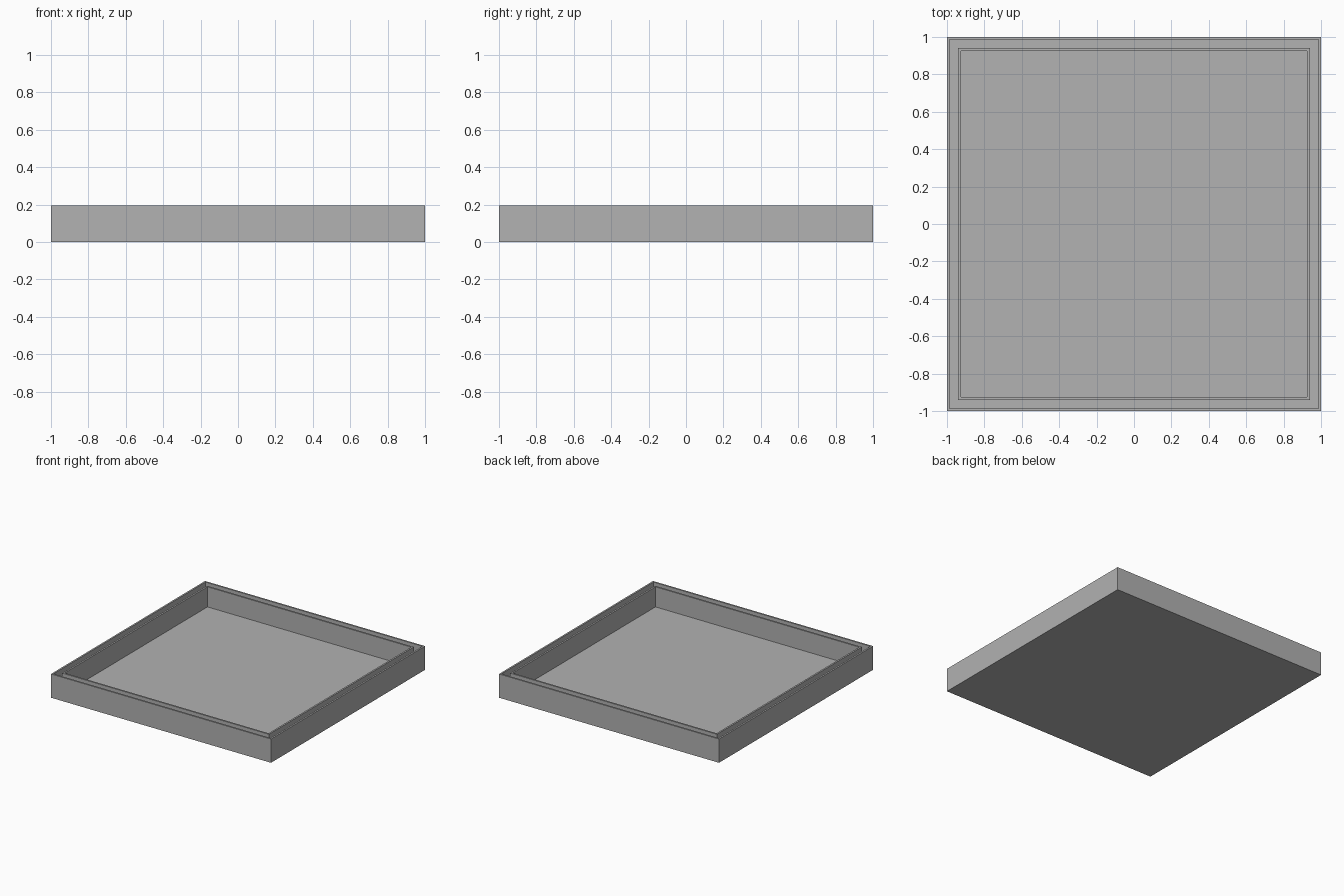
import bpy
import bmesh

cube = bpy.data.objects.get("Cube")
if cube:
    bpy.data.objects.remove(cube, do_unlink=True)

HEIGHT = 0.195      # rim height
FLOOR = 0.03        # floor thickness
WALL = 0.014        # thickness of each thin wall
INNER = 0.94        # outer half-width of the inner wall

# Plain grey material
grey = bpy.data.materials.new("plain grey")
grey.use_nodes = True
colour = (0.445, 0.445, 0.445, 1.0)
grey.diffuse_color = colour
grey.node_tree.nodes["Principled BSDF"].inputs["Base Color"].default_value = colour

# Wall section as (half-width, height), from the outer base to the inner floor
profile = [
    (1.0, 0.0), (1.0, HEIGHT),
    (1.0 - WALL, HEIGHT), (1.0 - WALL, FLOOR),
    (INNER, FLOOR), (INNER, HEIGHT),
    (INNER - WALL, HEIGHT), (INNER - WALL, FLOOR),
]
corners = [(-1, -1), (1, -1), (1, 1), (-1, 1)]

# Square loops joined into a double-walled tray
bm = bmesh.new()
loops = [[bm.verts.new((sx * r, sy * r, z)) for sx, sy in corners]
         for r, z in profile]
for low, high in zip(loops, loops[1:]):
    for i in range(4):
        j = (i + 1) % 4
        bm.faces.new((low[i], low[j], high[j], high[i]))

# Underside and inner floor
bm.faces.new(reversed(loops[0]))
bm.faces.new(loops[-1])
bmesh.ops.recalc_face_normals(bm, faces=bm.faces[:])

mesh = bpy.data.meshes.new("double_walled_tray")
bm.to_mesh(mesh)
bm.free()
mesh.materials.append(grey)
tray = bpy.data.objects.new("double_walled_tray", mesh)
bpy.context.scene.collection.objects.link(tray)
